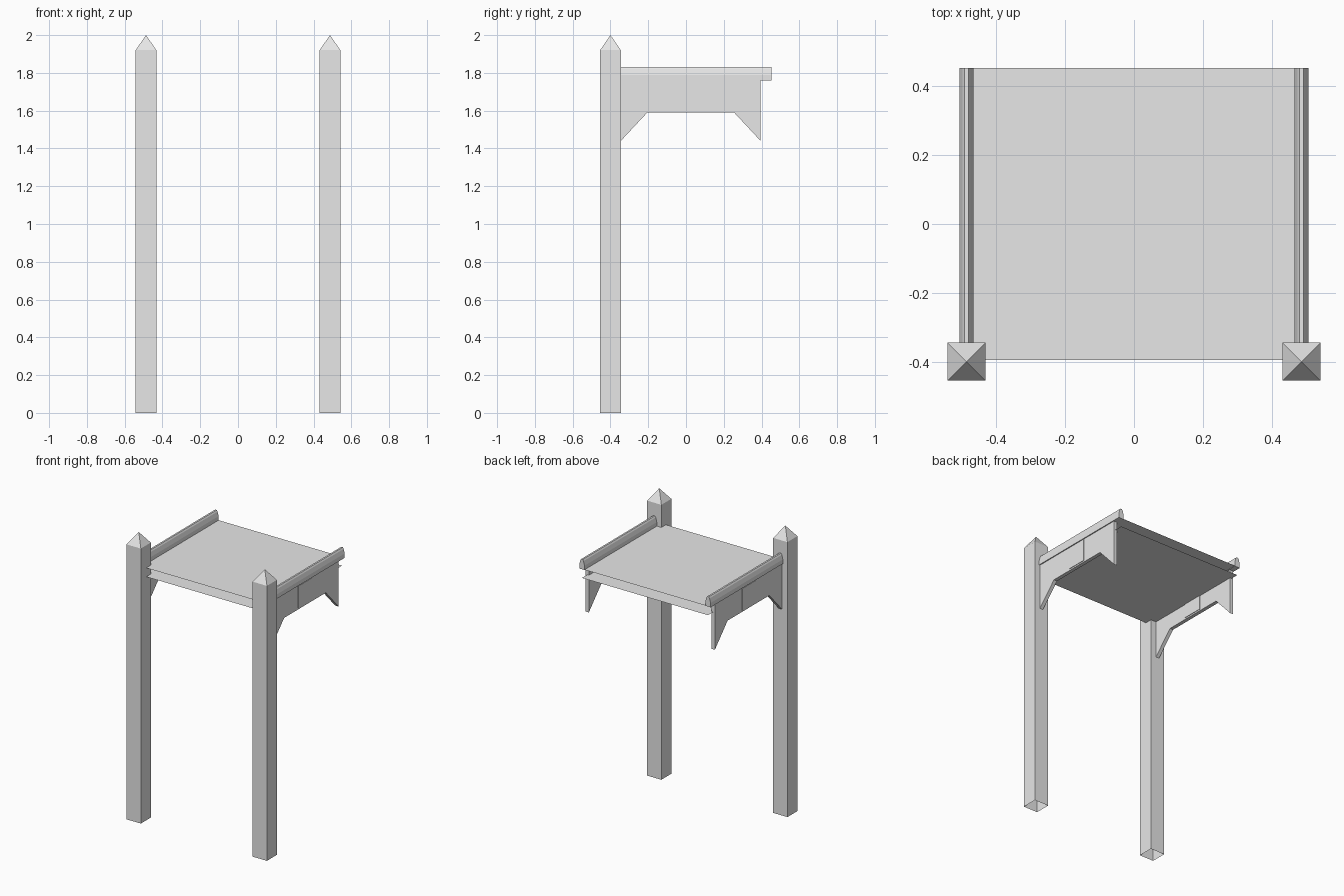
import bpy
import bmesh

cube = bpy.data.objects.get("Cube")
if cube:
    bpy.data.objects.remove(cube, do_unlink=True)

grey = bpy.data.materials.new("light_grey")
grey.use_nodes = True
COLOUR = (0.8, 0.8, 0.8, 1)
grey.diffuse_color = COLOUR
grey.node_tree.nodes["Principled BSDF"].inputs["Base Color"].default_value = COLOUR


def finish(name, bm):
    mesh = bpy.data.meshes.new(name)
    bm.normal_update()
    bm.to_mesh(mesh)
    bm.free()
    mesh.materials.append(grey)
    obj = bpy.data.objects.new(name, mesh)
    bpy.context.collection.objects.link(obj)
    return obj


def extruded(name, points, offset):
    """Close an outline into a solid by extruding it along offset."""
    bm = bmesh.new()
    face = bm.faces.new([bm.verts.new(p) for p in points])
    grown = bmesh.ops.extrude_face_region(bm, geom=[face], use_keep_orig=True)
    verts = [v for v in grown["geom"] if isinstance(v, bmesh.types.BMVert)]
    bmesh.ops.translate(bm, verts=verts, vec=offset)
    bmesh.ops.recalc_face_normals(bm, faces=bm.faces)
    return finish(name, bm)


def post(name, x, y, half, shoulder, top):
    """Square post with a pyramid tip and an open foot."""
    bm = bmesh.new()
    corners = [(-half, -half), (half, -half), (half, half), (-half, half)]
    low = [bm.verts.new((x + a, y + b, 0)) for a, b in corners]
    high = [bm.verts.new((x + a, y + b, shoulder)) for a, b in corners]
    tip = bm.verts.new((x, y, top))
    for i in range(4):
        j = (i + 1) % 4
        bm.faces.new((low[i], low[j], high[j], high[i]))
        bm.faces.new((high[i], high[j], tip))
    finish(name, bm)


CENTRE = 0.487
FRONT, BACK = -0.345, 0.453

# Side panel outline (y, z) with a bracket leg at each end
panel = [(FRONT, 1.76), (0.395, 1.76), (0.395, 1.44),
         (0.255, 1.59), (-0.205, 1.59), (FRONT, 1.44)]
# Square block set through each panel
block = [(-0.05, 1.60), (0.095, 1.60), (0.095, 1.755), (-0.05, 1.755)]
# Half of the rounded rail section (offset from centre, z)
rail = [(0.02, 1.76), (0.02, 1.79), (0.012, 1.82), (0.006, 1.83)]
rail += [(-a, z) for a, z in reversed(rail)]

for side, s in (("left", 1), ("right", -1)):
    x = s * CENTRE
    post(side + "_post", x, -0.4, 0.055, 1.92, 2.0)
    extruded(side + "_rail", [(x + a, FRONT, z) for a, z in rail],
             (0, BACK - FRONT, 0))
    for part, outline, half in (("panel", panel, 0.013), ("block", block, 0.017)):
        extruded(side + "_" + part, [(x - half, y, z) for y, z in outline],
                 (2 * half, 0, 0))

# Thin upper and lower deck sheets
for name, z in (("upper_deck", 1.762), ("lower_deck", 1.70)):
    bm = bmesh.new()
    bm.faces.new([bm.verts.new(p) for p in (
        (-CENTRE, -0.395, z), (CENTRE, -0.395, z),
        (CENTRE, BACK, z), (-CENTRE, BACK, z))])
    finish(name, bm)
